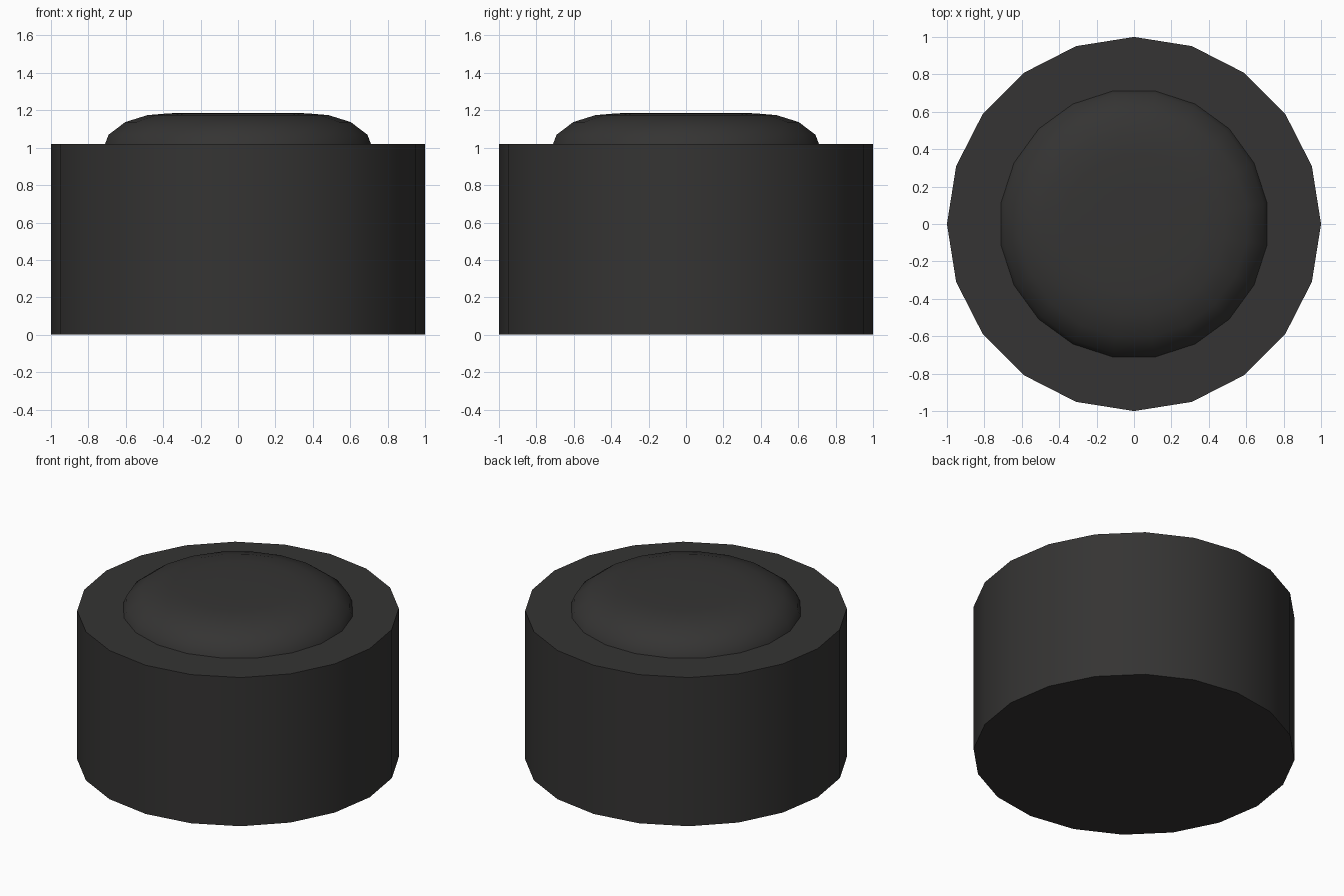
import bpy, bmesh
from math import cos, sin, pi, radians

if "Cube" in bpy.data.objects:
    bpy.data.objects.remove(bpy.data.objects["Cube"])

SIDES = 20

dark = bpy.data.materials.new("dark_rubber")
dark.diffuse_color = (0.035, 0.034, 0.033, 1)
dark.use_nodes = True
dark.node_tree.nodes["Principled BSDF"].inputs["Base Color"].default_value = dark.diffuse_color


def lathe(name, profile, offset, cap_bottom=True):
    """Revolve (radius, z) points around z and cap the ends."""
    bm = bmesh.new()
    rings = []
    for r, z in profile:
        rings.append([bm.verts.new((r * cos(offset + 2 * pi * i / SIDES),
                                    r * sin(offset + 2 * pi * i / SIDES), z))
                      for i in range(SIDES)])
    for a, b in zip(rings, rings[1:]):
        for i in range(SIDES):
            j = (i + 1) % SIDES
            bm.faces.new((a[i], a[j], b[j], b[i]))
    bm.faces.new(rings[-1])
    if cap_bottom:
        bm.faces.new(rings[0][::-1])
    mesh = bpy.data.meshes.new(name)
    bm.to_mesh(mesh)
    bm.free()
    ob = bpy.data.objects.new(name, mesh)
    bpy.context.collection.objects.link(ob)
    mesh.materials.append(dark)
    bpy.ops.object.select_all(action='DESELECT')
    ob.select_set(True)
    bpy.context.view_layer.objects.active = ob
    bpy.ops.object.shade_smooth_by_angle(angle=radians(40))
    return ob


# Cylindrical body
lathe("body", [(1.0, 0.0), (1.0, 1.02)], 0)

# Low rounded cap, turned half a segment, open where it meets the body
lathe("domed_cap",
      [(0.72, 1.02), (0.70, 1.07), (0.61, 1.137), (0.49, 1.174),
       (0.37, 1.184), (0.18, 1.186)],
      pi / SIDES, cap_bottom=False)
